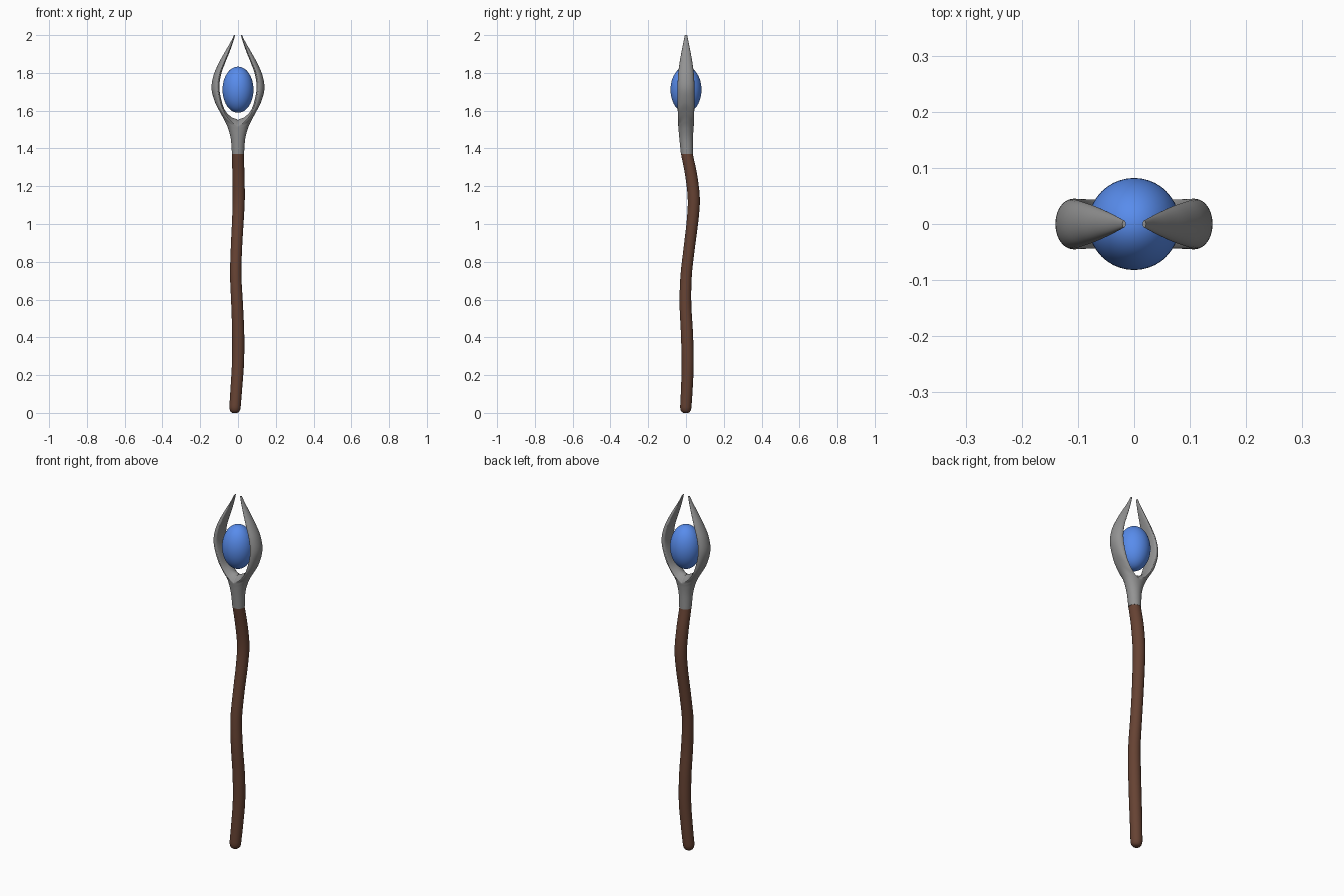
import bpy, bmesh, math

if "Cube" in bpy.data.objects:
    bpy.data.objects.remove(bpy.data.objects["Cube"])


def spline(stations, steps):
    """Catmull-Rom interpolation through tuples of any length."""
    out = []
    for i in range(len(stations) - 1):
        p0, p1 = stations[max(i - 1, 0)], stations[i]
        p2, p3 = stations[i + 1], stations[min(i + 2, len(stations) - 1)]
        for k in range(steps):
            t = k / steps
            out.append(tuple(
                0.5 * (2 * b + (c - a) * t + (2 * a - 5 * b + 4 * c - d) * t * t
                       + (3 * b - a - 3 * c + d) * t ** 3)
                for a, b, c, d in zip(p0, p1, p2, p3)))
    return out + [stations[-1]]


def make_object(name, bm, colour):
    bmesh.ops.recalc_face_normals(bm, faces=bm.faces)
    mesh = bpy.data.meshes.new(name)
    bm.to_mesh(mesh)
    bm.free()
    ob = bpy.data.objects.new(name, mesh)
    bpy.context.collection.objects.link(ob)
    mat = bpy.data.materials.new(name + "_colour")
    mat.diffuse_color = (*colour, 1)
    mat.use_nodes = True
    mat.node_tree.nodes["Principled BSDF"].inputs["Base Color"].default_value = mat.diffuse_color
    mesh.materials.append(mat)
    bpy.ops.object.select_all(action='DESELECT')
    ob.select_set(True)
    bpy.context.view_layer.objects.active = ob
    bpy.ops.object.shade_smooth_by_angle(angle=math.radians(50))
    return ob


# Wavy wooden shaft: (x, y, z, radius)
path = [(-0.016, -0.001, 0.03, 0.030), (-0.008, 0.005, 0.14, 0.031),
        (0, 0.009, 0.27, 0.032), (0.001, 0.005, 0.42, 0.032),
        (-0.005, -0.003, 0.58, 0.031), (-0.012, 0.001, 0.73, 0.030),
        (-0.008, 0.018, 0.88, 0.030), (0, 0.036, 1.03, 0.031),
        (0.004, 0.041, 1.14, 0.032), (0.002, 0.027, 1.26, 0.032),
        (0, 0.005, 1.37, 0.031), (0, 0.003, 1.40, 0.029)]
rounded_end = [(-0.017, -0.001, 0.0, 0.013), (-0.017, -0.001, 0.005, 0.021),
               (-0.016, -0.001, 0.014, 0.027)]
bm = bmesh.new()
N = 24
rings = [[bm.verts.new((x + r * math.cos(2 * math.pi * i / N),
                        y + r * math.sin(2 * math.pi * i / N), z)) for i in range(N)]
         for x, y, z, r in rounded_end + spline(path, 5)]
for a, b in zip(rings, rings[1:]):
    for i in range(N):
        j = (i + 1) % N
        bm.faces.new((a[i], a[j], b[j], b[i]))
bm.faces.new(rings[0])
bm.faces.new(rings[-1])
make_object("shaft", bm, (0.133, 0.055, 0.033))

# Forked head, one half, mirrored:
# (outer x, outer z, inner x, inner z, half width, y offset, inner bulge, side drop)
stations = [(0.032, 1.37, 0, 1.37, 0.032, 0.005, 0, 0),
            (0.038, 1.45, 0, 1.45, 0.036, 0.001, 0, 0),
            (0.054, 1.51, 0, 1.51, 0.039, 0, 0, 0.015),
            (0.074, 1.553, 0, 1.550, 0.041, 0, 0, 0.033),
            (0.096, 1.594, 0.036, 1.567, 0.042, 0, 0.1, 0.022),
            (0.122, 1.645, 0.074, 1.612, 0.044, 0, 0.2, 0.007),
            (0.140, 1.715, 0.098, 1.71, 0.045, 0, 0.25, 0),
            (0.130, 1.785, 0.090, 1.79, 0.042, 0, 0.25, 0),
            (0.102, 1.852, 0.067, 1.855, 0.034, 0, 0.25, 0),
            (0.070, 1.910, 0.045, 1.910, 0.024, 0, 0.3, 0),
            (0.041, 1.960, 0.027, 1.960, 0.014, 0, 0.4, 0),
            (0.021, 2.0, 0.015, 2.0, 0.006, 0, 0.5, 0)]
STEPS, ARC, CROTCH = 6, 14, 3
bm = bmesh.new()
rows = []
for n, (ox, oz, ix, iz, w, dy, bulge, drop) in enumerate(spline(stations, STEPS)):
    if n <= CROTCH * STEPS:
        ix = bulge = 0
    ex, ez = ix + (ox - ix) * bulge, iz + (oz - iz) * bulge
    row = []
    for k in range(2 * ARC):
        t = math.pi * (k / ARC - 0.5)
        c = abs(math.cos(t)) if k % ARC else 0
        px, pz = (ox, oz) if k <= ARC else (ix, iz)
        s = math.sin(t)
        row.append((ex + (px - ex) * c, dy + w * s, ez + (pz - ez) * c - drop * s * s))
    # below the crotch the two halves join, so only the outer arc is needed
    keep = ARC + 1 if n < CROTCH * STEPS else 2 * ARC
    rows.append([bm.verts.new(p) for p in row[:keep]])
for n, (a, b) in enumerate(zip(rows, rows[1:])):
    for k in range(ARC if n < CROTCH * STEPS else 2 * ARC):
        j = k + 1 if k < ARC else (k + 1) % (2 * ARC)
        bm.faces.new((a[k], a[j], b[j], b[k]))
# close the small wall between the joined part and the crotch saddle is not needed:
# the saddle row lies on the mirror plane and is welded to its twin
bm.faces.new(rows[0])
bm.faces.new(rows[-1])
head = make_object("forked_head", bm, (0.29, 0.29, 0.29))
mirror = head.modifiers.new("mirror", 'MIRROR')
mirror.merge_threshold = 0.0005

# Egg-shaped gem floating between the prongs
bm = bmesh.new()
bmesh.ops.create_uvsphere(bm, u_segments=40, v_segments=24, radius=1)
bmesh.ops.scale(bm, vec=(0.082, 0.082, 0.122), verts=bm.verts)
bmesh.ops.translate(bm, vec=(0, 0, 1.711), verts=bm.verts)
make_object("gem", bm, (0.098, 0.263, 0.84))
